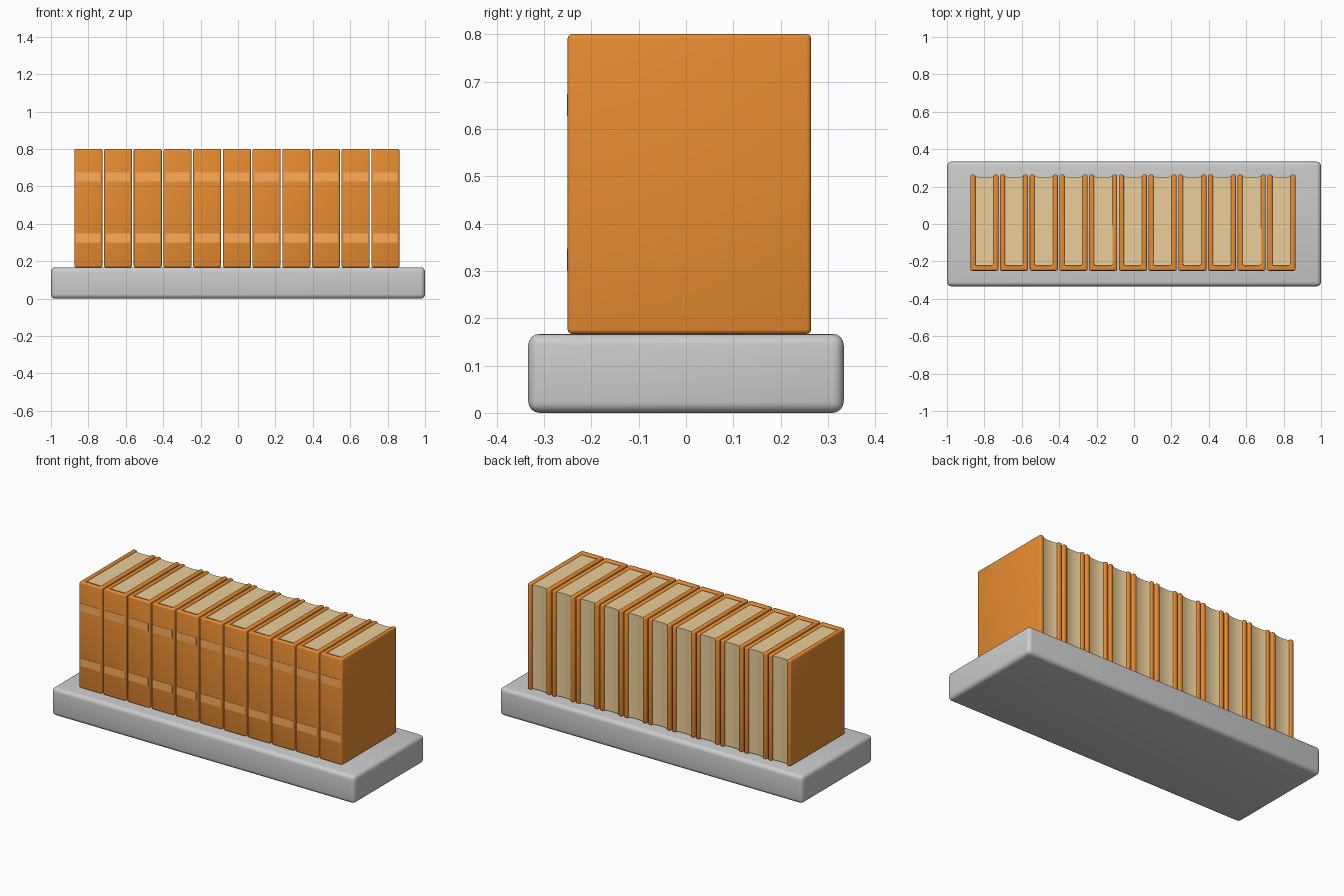
import bpy, bmesh, math

if "Cube" in bpy.data.objects:
    bpy.data.objects.remove(bpy.data.objects["Cube"])

BASE_TOP = 0.167
TOP = 0.80
W = 0.15          # book width
T = 0.027         # cover thickness
Y0, Y1 = -0.25, 0.264


def material(name, rgb):
    m = bpy.data.materials.new(name)
    m.diffuse_color = (*rgb, 1)
    m.use_nodes = True
    m.node_tree.nodes["Principled BSDF"].inputs["Base Color"].default_value = m.diffuse_color
    return m


ORANGE = material("cover_orange", (0.8, 0.26, 0.03))
LIGHT = material("band_light_orange", (1.0, 0.42, 0.10))
PAPER = material("paper", (0.83, 0.62, 0.32))


def prism(name, outline, z0, z1, mat=None, bevel=0, segments=3):
    """Extrude an xy outline from z0 to z1 and round its edges."""
    bm = bmesh.new()
    face = bm.faces.new([bm.verts.new((x, y, z0)) for x, y in outline])
    out = bmesh.ops.extrude_face_region(bm, geom=[face])
    verts = [g for g in out["geom"] if isinstance(g, bmesh.types.BMVert)]
    bmesh.ops.translate(bm, verts=verts, vec=(0, 0, z1 - z0))
    bmesh.ops.recalc_face_normals(bm, faces=bm.faces)
    if bevel:
        sharp = [e for e in bm.edges if e.calc_face_angle(0) > math.radians(40)]
        bmesh.ops.bevel(bm, geom=sharp, offset=bevel, segments=segments,
                        profile=0.5, affect='EDGES')
    me = bpy.data.meshes.new(name)
    bm.to_mesh(me)
    bm.free()
    ob = bpy.data.objects.new(name, me)
    bpy.context.collection.objects.link(ob)
    if mat:
        me.materials.append(mat)
    bpy.context.view_layer.objects.active = ob
    ob.select_set(True)
    bpy.ops.object.shade_smooth_by_angle(angle=math.radians(35))
    ob.select_set(False)
    return ob


def rect(x0, x1, y0, y1):
    return [(x0, y0), (x1, y0), (x1, y1), (x0, y1)]


# shelf slab
prism("shelf", rect(-1, 1, -0.3333, 0.3333), 0, BASE_TOP, bevel=0.024, segments=4)

# one book: U-shaped cover, page block, two raised spine bands
h = W / 2
i = h - T
cover = prism("book_cover", [(-h, Y0), (h, Y0), (h, Y1), (i, Y1), (i, Y0 + T),
                             (-i, Y0 + T), (-i, Y1), (-h, Y1)],
              BASE_TOP, TOP, ORANGE, bevel=0.009)

# page block with a slightly hollow fore edge
n = 6
fore = [(i + 0.001) * (1 - 2 * k / n) for k in range(n + 1)]
p = i + 0.001
pages = prism("book_pages", [(-p, -0.214), (p, -0.214)] +
              [(x, 0.249 + 0.006 * (x / p) ** 2) for x in fore],
              BASE_TOP + 0.006, TOP - 0.007, PAPER)
# paper lining behind the spine
lining = prism("book_lining", rect(-p, p, -0.224, -0.213),
               BASE_TOP + 0.008, TOP - 0.014, PAPER)
bands = [prism("spine_band", rect(-0.065, 0.065, Y0 - 0.0015, Y0 + 0.01),
               z, z + 0.047, LIGHT) for z in (0.30, 0.627)]

# row of eleven books
parts = [cover, pages, lining] + bands
for k in range(11):
    x = -0.80 + 0.1588 * k
    for part in parts:
        ob = part if k == 0 else part.copy()
        if k:
            bpy.context.collection.objects.link(ob)
        ob.location.x = x
